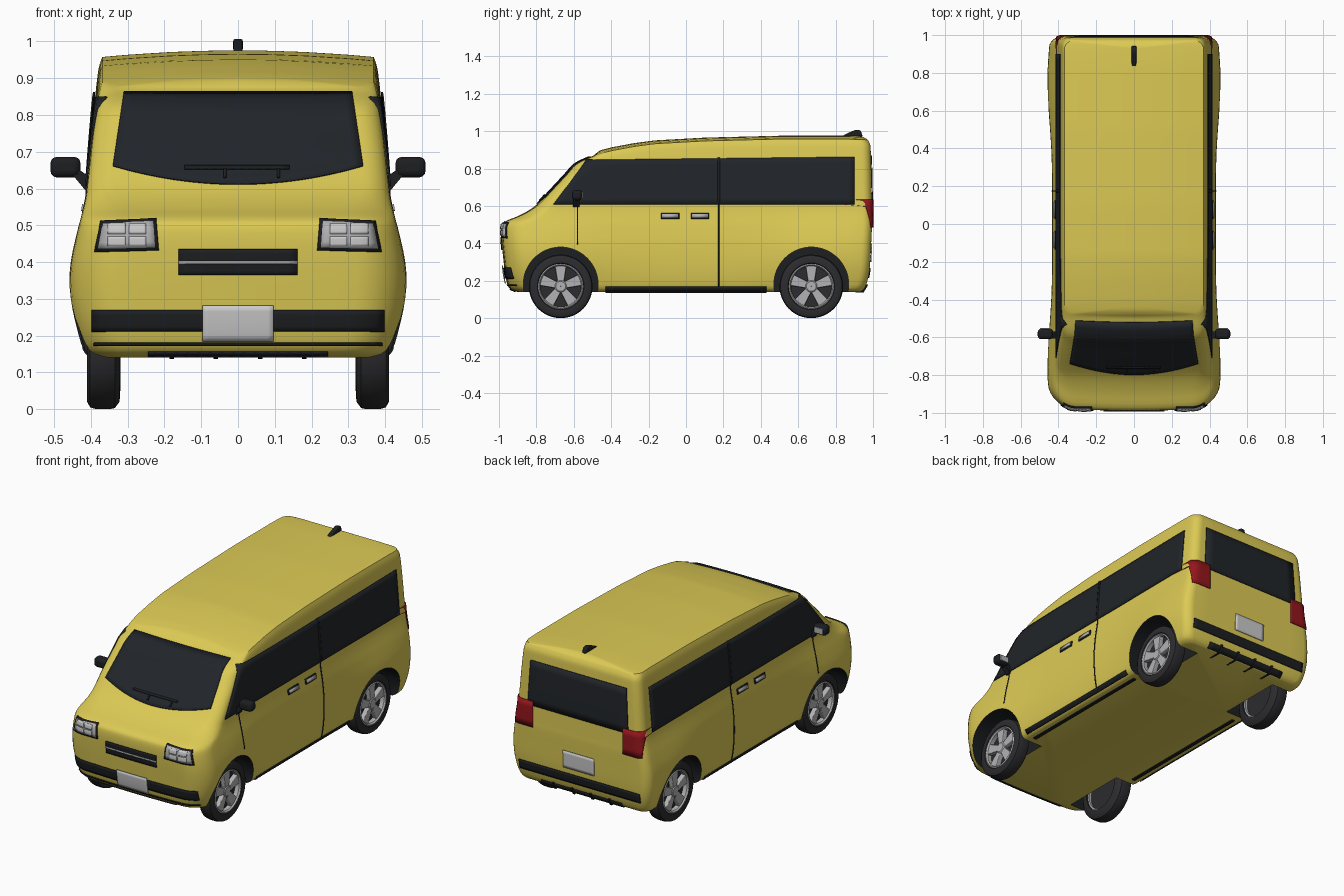
import bpy, bmesh, math
from mathutils import Vector
from mathutils.bvhtree import BVHTree

if "Cube" in bpy.data.objects:
    bpy.data.objects.remove(bpy.data.objects["Cube"])


def material(name, rgb):
    m = bpy.data.materials.new(name)
    m.diffuse_color = (*rgb, 1)
    m.use_nodes = True
    m.node_tree.nodes["Principled BSDF"].inputs["Base Color"].default_value = m.diffuse_color
    return m


YELLOW = material("yellow_paint", (0.72, 0.59, 0.09))
BLACK = material("black_trim", (0.012, 0.013, 0.015))
GLASS = material("dark_glass", (0.015, 0.018, 0.022))
RUBBER = material("rubber", (0.025, 0.025, 0.028))
SILVER = material("silver", (0.45, 0.45, 0.46))
PALE = material("pale_lens", (0.75, 0.75, 0.76))
RED = material("red_lens", (0.3, 0.008, 0.012))


def mesh(name, verts, faces, mat, bevel=0.0):
    bm = bmesh.new()
    vs = [bm.verts.new(v) for v in verts]
    for f in faces:
        bm.faces.new([vs[i] for i in f])
    bmesh.ops.remove_doubles(bm, verts=bm.verts, dist=1e-5)
    bmesh.ops.recalc_face_normals(bm, faces=bm.faces)
    me = bpy.data.meshes.new(name)
    bm.to_mesh(me)
    bm.free()
    ob = bpy.data.objects.new(name, me)
    bpy.context.collection.objects.link(ob)
    me.materials.append(mat)
    if bevel:
        b = ob.modifiers.new("bevel", 'BEVEL')
        b.width, b.segments = bevel, 3
    smooth(ob)
    return ob


def smooth(ob):
    bpy.ops.object.select_all(action='DESELECT')
    ob.select_set(True)
    bpy.context.view_layer.objects.active = ob
    bpy.ops.object.shade_smooth_by_angle(angle=math.radians(35))


def prism(name, poly, axis, lo, hi, mat, bevel=0.0):
    """Extrude a 2D polygon along an axis from lo to hi."""
    place = {'x': lambda a, b, t: (t, a, b), 'y': lambda a, b, t: (a, t, b),
             'z': lambda a, b, t: (a, b, t)}[axis]
    n = len(poly)
    verts = [place(a, b, t) for t in (lo, hi) for a, b in poly]
    faces = [range(n), range(n, 2 * n)]
    faces += [(i, (i + 1) % n, n + (i + 1) % n, n + i) for i in range(n)]
    return mesh(name, verts, faces, mat, bevel)


def rect(a0, a1, b0, b1):
    return [(a0, b0), (a1, b0), (a1, b1), (a0, b1)]


def lathe(name, prof, y, z, s, mat, n=48):
    """Revolve a closed (x, radius) profile around the wheel axis."""
    k = len(prof)
    verts = [(s * x, y + r * math.cos(2 * math.pi * i / n), z + r * math.sin(2 * math.pi * i / n))
             for i in range(n) for x, r in prof]
    faces = [(i * k + j, i * k + (j + 1) % k, (i + 1) % n * k + (j + 1) % k, (i + 1) % n * k + j)
             for i in range(n) for j in range(k)]
    return mesh(name, verts, faces, mat)


# Body shell: rounded plan outlines stacked by height (z, half width, front y, rear y, front radius)
LEVELS = [(.14, .385, -.90, .93, .10), (.16, .412, -.945, .955, .12), (.22, .425, -.965, .975, .12),
          (.30, .432, -.975, .985, .12), (.40, .432, -.985, .99, .12), (.48, .425, -.988, .994, .12),
          (.515, .42, -.972, .994, .12), (.545, .415, -.90, .994, .11), (.58, .41, -.835, .994, .09),
          (.62, .407, -.785, .994, .07), (.70, .399, -.71, .992, .06), (.77, .391, -.645, .99, .06),
          (.82, .384, -.60, .988, .06), (.85, .378, -.545, .985, .055), (.87, .369, -.49, .972, .05)]
ROOF = [(-.5, 1), (-.4, 1.1), (-.28, 1.19), (-.17, 1.25), (.1, 1.31), (.5, 1.35), (.85, 1.35), (1, 1.33)]


def roof_scale(y):
    if y <= ROOF[0][0]:
        return 1
    for (a, p), (b, q) in zip(ROOF, ROOF[1:]):
        if y <= b:
            return p + (q - p) * (y - a) / (b - a)
    return ROOF[-1][1]


def lift(y, z):
    return .62 + (z - .62) * roof_scale(y) if z > .62 else z


def outline(z, w, yf, yb, rf, rb=.05):
    pts = [((w - rf) * i / 6, yf) for i in range(6)]
    pts += [(w - rf + rf * math.sin(a), yf + rf - rf * math.cos(a)) for a in [i * math.pi / 16 for i in range(9)]]
    pts = [(x, y + .015 * (x / w) ** 2) for x, y in pts]
    y0 = pts[-1][1]
    pts += [(w, y0 + (yb - rb - y0) * i / 40) for i in range(1, 40)]
    pts += [(w - rb + rb * math.cos(a), yb - rb + rb * math.sin(a)) for a in [i * math.pi / 12 for i in range(7)]]
    pts += [((w - rb) * (1 - i / 4), yb) for i in range(1, 5)]
    out = []
    for x, y in pts:  # flared wings over the wheels
        g = math.exp(-((abs(y) - .75) / .28) ** 2 - ((z - .34) / .17) ** 2)
        out.append((x * (1 + .06 * g), y, lift(y, z)))
    return out + [(-x, y, h) for x, y, h in out[-2:0:-1]]


def catmull(p, q, r, s, t):
    return [.5 * (2 * b + (c - a) * t + (2 * a - 5 * b + 4 * c - d) * t * t + (3 * b - a - 3 * c + d) * t ** 3)
            for a, b, c, d in zip(p, q, r, s)]


rings = []
for i in range(len(LEVELS) - 1):
    four = [LEVELS[min(max(i + k, 0), len(LEVELS) - 1)] for k in (-1, 0, 1, 2)]
    rings += [outline(*catmull(*four, t / 3)) for t in range(3)]
rings.append(outline(*LEVELS[-1]))
edge = rings[-1]
for f in (.95, .8, .5, .25, 0):  # crowned roof
    ring = []
    for x, y, z in edge:
        y2 = .24 + (y - .24) * (1 - .06 * (1 - f))
        ring.append((x * f, y2, lift(y2, .87) + .018 * (1 - f * f)))
    rings.append(ring)
n = len(edge)
faces = [range(n)] + [(k * n + i, k * n + (i + 1) % n, (k + 1) * n + (i + 1) % n, (k + 1) * n + i)
                      for k in range(len(rings) - 1) for i in range(n)]
body = mesh("body", [p for r in rings for p in r], faces, YELLOW)
bvh = BVHTree.FromPolygons([v.co.copy() for v in body.data.vertices], [tuple(p.vertices) for p in body.data.polygons])

# Wheel arches cut into the body, lined in black
for s in (1, -1):
    for y in (-.67, .67):
        ring = [(y + .2 * math.cos(i * math.pi / 32), .18 + .2 * math.sin(i * math.pi / 32)) for i in range(64)]
        cutter = prism("arch_cutter", ring, 'x', s * .27, s * .6, BLACK)
        cutter.hide_render = True
        m = body.modifiers.new("arch", 'BOOLEAN')
        m.operation, m.solver, m.object = 'DIFFERENCE', 'EXACT', cutter
        m.material_mode = 'TRANSFER'
        bpy.context.view_layer.objects.active = body
        bpy.ops.object.modifier_apply(modifier=m.name)
        bpy.data.objects.remove(cutter)
smooth(body)


def patch(name, quad, side, mat, off=.002, nu=12, nv=6, bulge=0.0):
    """Lay a four-cornered panel on the body, projected from one side."""
    d = {'front': Vector((0, 1, 0)), 'back': Vector((0, -1, 0)),
         'right': Vector((-1, 0, 0)), 'left': Vector((1, 0, 0))}[side]
    verts = []
    for j in range(nv + 1):
        for i in range(nu + 1):
            u, v = i / nu, j / nv
            a, b = [(1 - v) * ((1 - u) * quad[0][k] + u * quad[1][k]) + v * ((1 - u) * quad[3][k] + u * quad[2][k])
                    for k in (0, 1)]
            b -= bulge * (1 - (2 * u - 1) ** 2) * (1 - v)
            o = (Vector((a, 0, b)) if d.y else Vector((0, a, b))) - 2 * d
            hit, nor, _, _ = bvh.ray_cast(o, d)
            if hit is None:
                hit, nor, _, _ = bvh.find_nearest(o + 1.5 * d)
            verts.append(hit + (nor if nor.dot(d) < 0 else -nor) * off)
    w = nu + 1
    faces = [(j * w + i, j * w + i + 1, j * w + w + i + 1, j * w + w + i) for j in range(nv) for i in range(nu)]
    ob = mesh(name, verts, faces, mat)
    m = ob.modifiers.new("thickness", 'SOLIDIFY')
    m.thickness, m.offset = .005, 0
    return ob


# Windscreen and wiper
patch("windscreen", [(-.34, .66), (.34, .66), (.31, .86), (-.31, .86)], 'front', GLASS, .003, 28, 14, .05)
patch("wiper_blade", rect(-.145, .14, .647, .656), 'front', BLACK, .009, 12, 1)
for x in (-.035, .11):
    patch("wiper_arm", rect(x - .004, x + .004, .625, .655), 'front', BLACK, .008, 1, 3)

# Front grille, bumper and plate
patch("grille", rect(-.162, .162, .365, .435), 'front', BLACK, .003)
patch("grille_bar", rect(-.162, .162, .395, .404), 'front', SILVER, .006, 12, 1)
patch("front_bumper_strip", rect(-.395, .395, .212, .27), 'front', BLACK, .003, 36, 4)
patch("front_lip", rect(-.39, .39, .174, .181), 'front', BLACK, .002, 36, 1)
patch("front_slot", rect(-.245, .245, .145, .157), 'front', BLACK, .002, 16, 2)
patch("front_plate", rect(-.097, .097, .187, .283), 'front', PALE, .009)

# Rear window, plate, bumper and diffuser
patch("rear_window", [(-.325, .61), (.325, .61), (.31, .87), (-.31, .87)], 'back', GLASS, .003)
patch("rear_plate", rect(-.1, .1, .30, .40), 'back', PALE, .003)
patch("rear_bumper_strip", rect(-.39, .39, .215, .268), 'back', BLACK, .003, 36, 4)
patch("rear_diffuser", rect(-.26, .26, .145, .175), 'back', BLACK, .003, 16, 2)
for x in (-.18, -.06, .06, .18):
    prism("diffuser_fin", [(.87, .14), (.95, .137), (.975, .18), (.92, .185)], 'x', x - .006, x + .006, BLACK)

# Roof antenna
prism("roof_fin", [(.83, .972), (.87, .992), (.91, 1.008), (.935, 1.003), (.945, .972)], 'x', -.013, .013, BLACK, .007)

for s, side in ((1, 'right'), (-1, 'left')):
    # Headlight and taillight
    def lamp(name, quad, mat, off):
        patch(name, [(s * a, b) for a, b in quad], 'front', mat, off, 8, 4)
    lamp("headlight_frame", [(.215, .432), (.388, .427), (.372, .51), (.222, .516)], BLACK, .003)
    lamp("headlight", [(.225, .44), (.377, .436), (.364, .503), (.23, .508)], SILVER, .006)
    for a in (.25, .305):
        for b in (.444, .476):
            lamp("headlight_lens", rect(a, a + .046, b, b + .025), PALE, .009)
    patch("taillight", rect(s * .29, s * .408, .485, .635), 'back', RED, .005, 16, 4)

    # Side glass, door seams, handles and sill
    patch("side_glass", [(-.71, .607), (.9, .607), (.9, .862), (-.53, .846)], side, GLASS, .004, 48, 8)
    patch("door_pillar", rect(.168, .182, .607, .857), side, BLACK, .006, 1, 8)
    patch("sliding_door_seam", rect(.172, .178, .17, .607), side, BLACK, 0, 1, 16)
    patch("front_door_seam", rect(-.583, -.578, .395, .607), side, BLACK, 0, 1, 12)
    for y in (-.085, .075):
        patch("handle_frame", rect(y - .049, y + .049, .531, .562), side, BLACK, .002, 2, 2)
        patch("door_handle", rect(y - .042, y + .042, .537, .556), side, SILVER, .008, 2, 2)
    patch("side_sill", rect(-.43, .43, .149, .17), side, BLACK, .004, 16, 3)
    prism("under_sill", rect(s * .345, s * .365, -.43, .43), 'z', .134, .145, BLACK)

    # Door mirror
    prism("mirror_housing", rect(s * .428, s * .51, .63, .686), 'y', -.61, -.555, BLACK, .018)
    prism("mirror_glass", rect(s * .442, s * .497, .642, .675), 'y', -.558, -.551, SILVER)
    prism("mirror_arm", [(s * .395, .625), (s * .395, .59), (s * .415, .595), (s * .452, .64), (s * .43, .65)],
          'y', -.605, -.57, BLACK)

    # Wheels
    for y in (-.67, .67):
        z = .17
        lathe("tyre", [(.32, .118), (.322, .15), (.335, .167), (.35, .17), (.385, .17), (.402, .165), (.41, .15),
                       (.408, .125), (.40, .118)], y, z, s, RUBBER)
        lathe("rim", [(.33, .118), (.405, .121), (.408, .115), (.40, .109), (.33, .108)], y, z, s, SILVER)
        lathe("wheel_disc", [(.345, .001), (.345, .112), (.375, .112), (.375, .001)], y, z, s, RUBBER)
        lathe("hub", [(.37, .001), (.37, .034), (.398, .034), (.404, .026), (.404, .001)], y, z, s, SILVER)
        for k in range(5):
            c, d = math.cos(math.pi / 2 + k * math.tau / 5), math.sin(math.pi / 2 + k * math.tau / 5)
            spoke = [(.02, -.017), (.112, -.031), (.112, .031), (.02, .017)]
            prism("spoke", [(y + a * c - b * d, z + a * d + b * c) for a, b in spoke],
                  'x', s * .37, s * .4, SILVER, .004)
